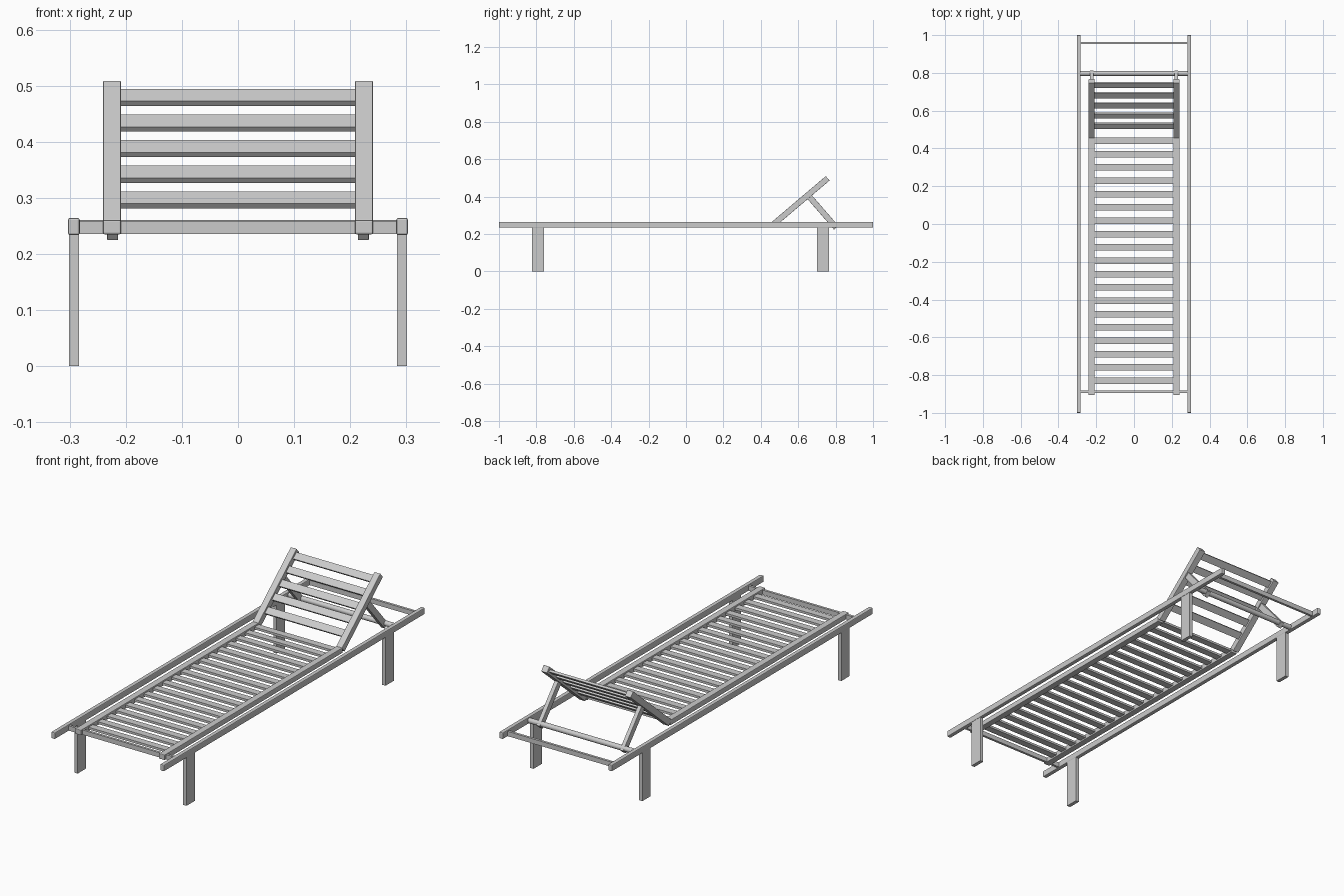
import bpy, math

if "Cube" in bpy.data.objects:
    bpy.data.objects.remove(bpy.data.objects["Cube"])


def box(name, center, size, tilt=0.0, bevel=0.0):
    """Box with given full size, tilted about the x axis."""
    bpy.ops.mesh.primitive_cube_add(size=1, location=center)
    ob = bpy.context.object
    ob.name = name
    ob.scale = size
    bpy.ops.object.transform_apply(location=False, rotation=False, scale=True)
    ob.rotation_euler.x = tilt
    if bevel:
        m = ob.modifiers.new("edges", 'BEVEL')
        m.width = bevel
        m.segments = 2
    return ob


TILT = math.radians(40.3)
C, S = math.cos(TILT), math.sin(TILT)
PIVOT_Y, PIVOT_Z = 0.463, 0.248
BACK_LEN = 0.386
PITCH = 0.0706


def on_back(d):
    """y, z of a point at distance d along the backrest."""
    return PIVOT_Y + d * C, PIVOT_Z + d * S


for side, sx in (("left", -1), ("right", 1)):
    # long outer rails and legs
    box(side + "_outer_rail", (sx * 0.2925, 0, 0.249), (0.021, 2.0, 0.031), bevel=0.004)
    for end, y in (("front", -0.792), ("back", 0.732)):
        box(f"{end}_{side}_leg", (sx * 0.292, y, 0.119), (0.018, 0.064, 0.238))

    # bed frame side
    box(side + "_bed_rail", (sx * 0.2245, -0.222, 0.248), (0.032, 1.366, 0.026), bevel=0.003)

    # reclining backrest side
    y, z = on_back(BACK_LEN / 2)
    box(side + "_backrest_rail", (sx * 0.2245, y, z), (0.032, BACK_LEN, 0.031),
        TILT, bevel=0.002)

    # prop strut behind the backrest
    a = math.radians(-49)
    length = 0.225
    box(side + "_prop_strut",
        (sx * 0.2235, 0.803 - math.cos(a) * length / 2, 0.234 - math.sin(a) * length / 2),
        (0.020, length, 0.031), a, bevel=0.002)

# bed slats
for i in range(19):
    box(f"bed_slat_{i + 1}", (0, -0.83 + i * PITCH, 0.248), (0.424, 0.034, 0.011))

# backrest slats
for i in range(5):
    y, z = on_back(0.075 + i * PITCH)
    box(f"backrest_slat_{i + 1}", (0, y, z), (0.424, 0.034, 0.011), TILT)

# thin cross bars at both ends
for name, y in (("front_cross_bar", -0.888), ("back_cross_bar", 0.958)):
    box(name, (0, y, 0.247), (0.58, 0.012, 0.023))

# round rod carrying the prop struts
bpy.ops.mesh.primitive_cylinder_add(vertices=24, radius=0.0125, depth=0.58,
                                    location=(0, 0.797, 0.248),
                                    rotation=(0, math.pi / 2, 0))
rod = bpy.context.object
rod.name = "prop_rod"
bpy.ops.object.shade_smooth_by_angle()
